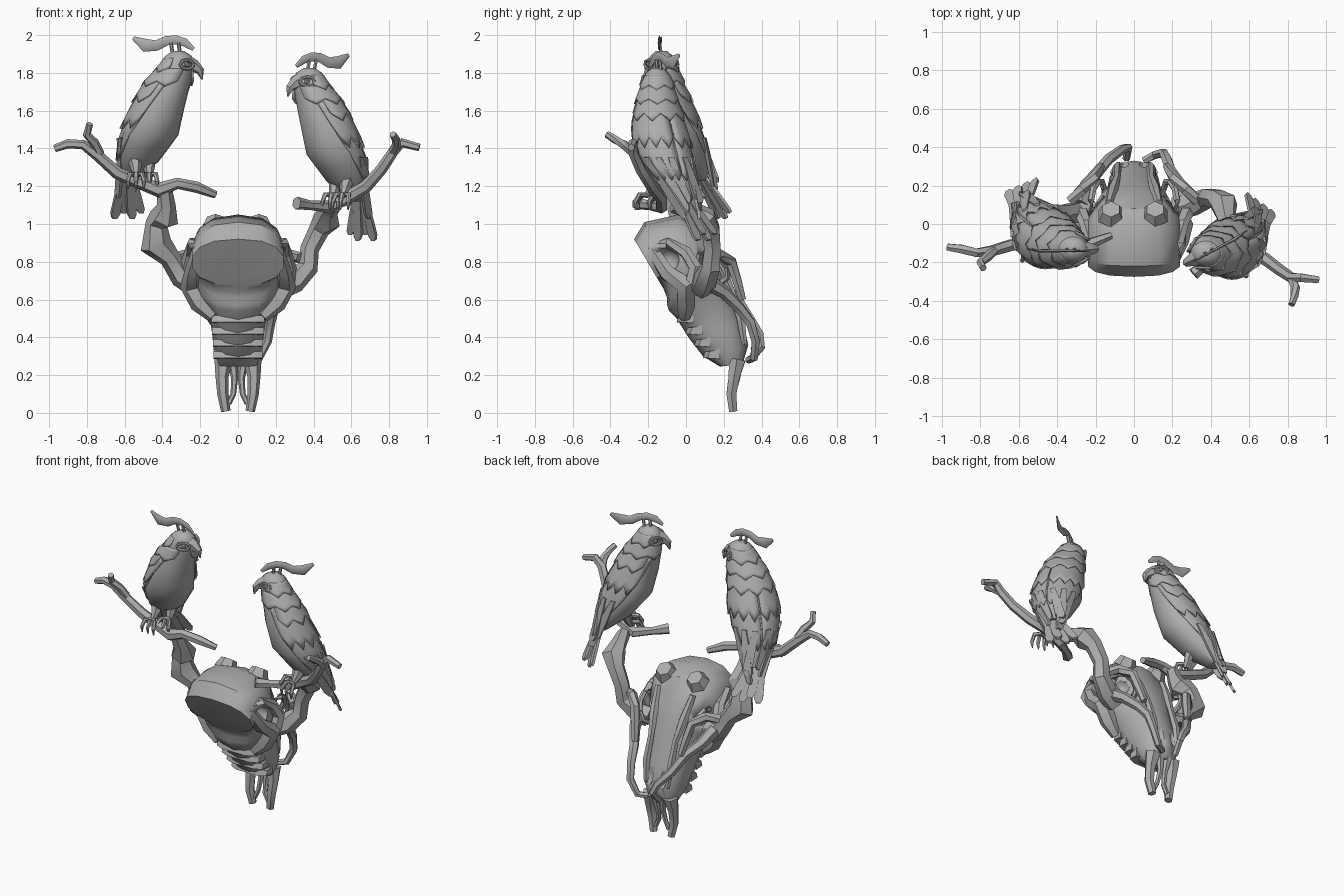
import bpy, bmesh, math
from math import sin, cos, radians
from mathutils import Vector as V, Matrix

if "Cube" in bpy.data.objects:
    bpy.data.objects.remove(bpy.data.objects["Cube"])

bone = bpy.data.materials.new("stone_grey")
bone.diffuse_color = (0.42, 0.42, 0.42, 1)
bone.use_nodes = True
bone.node_tree.nodes["Principled BSDF"].inputs["Base Color"].default_value = bone.diffuse_color


def finish(name, bm, M=None, angle=35):
    bmesh.ops.recalc_face_normals(bm, faces=bm.faces)
    me = bpy.data.meshes.new(name)
    if M is not None:
        bm.transform(M)
        if M.determinant() < 0:
            bmesh.ops.reverse_faces(bm, faces=bm.faces)
    bm.to_mesh(me)
    bm.free()
    me.materials.append(bone)
    ob = bpy.data.objects.new(name, me)
    bpy.context.collection.objects.link(ob)
    bpy.ops.object.select_all(action='DESELECT')
    ob.select_set(True)
    bpy.context.view_layer.objects.active = ob
    bpy.ops.object.shade_smooth_by_angle(angle=radians(angle))
    return ob


def loft(name, rings, M=None, angle=35):
    bm = bmesh.new()
    rows = [[bm.verts.new(p) for p in r] for r in rings]
    n = len(rows[0])
    for a, b in zip(rows, rows[1:]):
        for i in range(n):
            bm.faces.new((a[i], a[(i + 1) % n], b[(i + 1) % n], b[i]))
    bm.faces.new(rows[0][::-1])
    bm.faces.new(rows[-1])
    return finish(name, bm, M, angle)


def sweep(name, pts, radii, M=None, flat=1.0, n=6):
    """Tube along a path; flat squashes it along y."""
    pts = [V(p) for p in pts]
    rings = []
    for i, p in enumerate(pts):
        d = (pts[min(i + 1, len(pts) - 1)] - pts[max(i - 1, 0)]).normalized()
        u = d.cross(V((0, 1, 0.05))).normalized()
        v = d.cross(u)
        r = radii[i] if isinstance(radii, (list, tuple)) else radii
        rings.append([p + r * (u * cos(k * math.tau / n) + v * flat * sin(k * math.tau / n))
                      for k in range(n)])
    return loft(name, rings, M, 30)


def blade(name, a, b, w, side, M):
    """Flat tapering feather."""
    a, b, side = V(a), V(b), V(side).normalized()
    th = (b - a).cross(side).normalized() * 0.008
    rings = []
    for t, k in ((0, .5), (.5, .9), (.9, 1), (1, .5)):
        p, s = a.lerp(b, t), side * w * k
        rings.append([p - s - th, p + s - th, p + s + th, p - s + th])
    loft(name, rings, M)


def mirrored(name, pts, radii, **kw):
    for s, lab in ((-1, "left"), (1, "right")):
        sweep(lab + "_" + name, [(s * x, y, z) for x, y, z in pts], radii, **kw)


# ---- skull: rings fan from the flat rear facet over the crown to the muzzle
# palate side (y,z), face side (y,z), half width
SK = [(-.13, .675, -.275, .92, .245), (-.12, .66, -.22, 1.01, .245), (-.11, .635, -.04, 1.05, .25),
      (-.1, .61, .08, 1.0, .25), (-.1, .57, .16, .86, .235), (-.09, .54, .21, .75, .205),
      (-.05, .5, .25, .62, .16), (.02, .39, .3, .48, .14), (.09, .3, .33, .36, .13), (.18, .245, .3, .26, .1)]


def sp(v, e):
    return math.copysign(abs(v) ** e, v)


rings = []
for y0, z0, y1, z1, w in SK:
    c, h = V((0, (y0 + y1) / 2, (z0 + z1) / 2)), V((0, (y1 - y0) / 2, (z1 - z0) / 2))
    rings.append([c + h * sp(cos(a), .9) + V((w * sp(sin(a), .8), 0, 0))
                  for a in [k * math.tau / 14 for k in range(14)]])
skull = loft("skull", rings)

# temple hollows, eye sockets and nostrils
for s in (-1, 1):
    for (x, y, z), size in (((.25, -.1, .81), (.1, .065, .07)), ((.23, .12, .77), (.08, .07, .06)),
                            ((.05, .34, .42), (.03, .05, .08))):
        bm = bmesh.new()
        bmesh.ops.create_icosphere(bm, subdivisions=2, radius=1)
        cut = finish("cutter", bm, Matrix.Translation((s * x, y, z)) @ Matrix.Diagonal((*size, 1)))
        cut.hide_render = True
        m = skull.modifiers.new("hollow", 'BOOLEAN')
        m.operation, m.object, m.solver = 'DIFFERENCE', cut, 'EXACT'
        bpy.context.view_layer.objects.active = skull
        bpy.ops.object.modifier_apply(modifier=m.name)
        bpy.data.objects.remove(cut)

# palate ridges
for i in range(4):
    t = i / 3
    y, z, w = -.02 + .14 * t, .49 - .19 * t, .14 - .01 * t
    loft("palate_ridge", [[(x, y - .02 + d, z + .025), (x, y - .03 + d, z - .01), (x, y + .06, z - .015),
                           (x, y + .06, z + .04)] for x, d in ((-w, .025), (-w * .6, 0), (w * .6, 0), (w, .025))])

# cheek and temple arches, eye rims, face ridges, nose prongs
mirrored("cheek_arch", [(.21, -.18, .86), (.24, -.1, .74), (.25, .0, .68), (.2, .0, .58), (.13, -.01, .51)],
         [.035, .045, .06, .055, .035])
mirrored("temple_arch", [(.21, -.19, .87), (.24, -.1, .9), (.25, .0, .85), (.27, .05, .77), (.26, .03, .68)],
         [.03, .03, .035, .04, .04])
rim = [(.19 + .035 * sin(a), .14 + .08 * cos(a) - .03 * sin(a), .77 + .08 * sin(a))
       for a in [k * math.tau / 9 for k in range(10)]]
mirrored("eye_rim", rim, .018)
mirrored("face_ridge", [(.13, .11, .92), (.11, .18, .78), (.09, .24, .65), (.09, .29, .5), (.08, .31, .36)],
         [.02, .03, .02, .025, .015])
mirrored("outer_prong", [(.075, .27, .28), (.085, .255, .19), (.08, .24, .1), (.065, .25, .01)],
         [.05, .034, .03, .025])
mirrored("inner_prong", [(.03, .28, .28), (.018, .27, .18), (.025, .25, .1), (.05, .25, .05)],
         [.03, .018, .015, .015])

# crown knobs
for x in (-.12, .11):
    bm = bmesh.new()
    bmesh.ops.create_cone(bm, cap_ends=True, segments=6, radius1=.075, radius2=.05, depth=.06)
    finish("crown_knob", bm, Matrix.Translation((x, .06, 1.0)) @ Matrix.Rotation(radians(-35), 4, 'X'))

# vines down the face: the left one hugs the muzzle, the right one hangs beside it
sweep("left_vine", [(-.28, .1, .72), (-.25, .2, .66), (-.19, .27, .6), (-.13, .34, .49), (-.06, .39, .41),
                    (-.03, .4, .35), (-.04, .34, .28)], [.045, .035, .03, .028, .025, .022, .02])
sweep("right_vine", [(.28, .1, .7), (.24, .2, .64), (.19, .28, .56), (.17, .34, .48), (.155, .37, .38),
                     (.11, .36, .29), (.05, .33, .28)], [.045, .035, .03, .028, .025, .022, .02])
mirrored("brow_vine", [(.33, .12, .82), (.27, .18, .84), (.21, .24, .8), (.19, .27, .7), (.17, .3, .6)],
         [.03, .03, .03, .028, .02])

# horns growing into perches
sweep("left_horn", [(-.22, .06, .68), (-.3, .06, .72), (-.36, .05, .82), (-.435, .03, .89), (-.43, .01, 1.0),
                    (-.39, -.02, 1.035), (-.38, -.06, 1.1), (-.39, -.1, 1.19)],
      [.07, .06, .055, .085, .06, .08, .05, .04])
sweep("right_horn", [(.22, .08, .67), (.3, .1, .7), (.37, .13, .77), (.38, .14, .87), (.43, .13, .97),
                     (.47, .1, 1.02), (.48, .03, 1.07), (.51, -.07, 1.1)],
      [.07, .065, .055, .05, .055, .075, .05, .04])
sweep("left_perch", [(-.97, -.12, 1.4), (-.9, -.13, 1.425), (-.82, -.15, 1.42), (-.74, -.14, 1.36),
                     (-.64, -.11, 1.27), (-.52, -.11, 1.22), (-.42, -.11, 1.18), (-.32, -.12, 1.215),
                     (-.22, -.1, 1.195), (-.12, -.06, 1.155)],
      [.02, .025, .025, .03, .033, .035, .04, .03, .03, .02])
sweep("left_twig", [(-.73, -.14, 1.37), (-.76, -.17, 1.43), (-.8, -.2, 1.475), (-.785, -.23, 1.53)], [.025, .025, .022, .018])
sweep("right_perch", [(.31, -.26, 1.11), (.38, -.2, 1.1), (.48, -.13, 1.09), (.58, -.13, 1.14), (.68, -.18, 1.2),
                      (.76, -.24, 1.29), (.82, -.28, 1.38), (.87, -.28, 1.43), (.96, -.29, 1.405)],
      [.035, .025, .035, .035, .033, .03, .028, .025, .02])
sweep("right_twig", [(.82, -.28, 1.38), (.84, -.33, 1.42), (.835, -.38, 1.45), (.82, -.42, 1.475)], [.025, .025, .022, .018])

# ---- birds: body stations (x, y, z, half x, half y), head to rump
BODY = [(-.315, -.13, 1.915, .03, .03), (-.315, -.13, 1.89, .07, .06), (-.325, -.13, 1.84, .09, .08),
        (-.37, -.12, 1.75, .12, .1), (-.42, -.1, 1.62, .138, .132), (-.47, -.06, 1.47, .155, .15),
        (-.53, .005, 1.33, .11, .115), (-.58, .07, 1.23, .04, .05)]
HEADING = radians(-40)


def skin(t, deg, off=0.0):
    """Point on the body at station t, angle from the chest."""
    i = min(int(t), len(BODY) - 2)
    x, y, z, hx, hy = V(BODY[i][:5]).lerp(V(BODY[i + 1][:5]), t - i)
    a = HEADING + radians(deg)
    return V((x + (hx + off) * cos(a), y + (hy + off) * sin(a), z))


def plumage(name, t0, t1, top, low, off, zig, M, cols=8):
    """Feather shell hugging the body with a zigzag hem."""
    bm, rows = bmesh.new(), 5
    grid = []
    for r in range(rows + 1):
        f = r / rows
        lo, hi = (top[k] + (low[k] - top[k]) * f for k in (0, 1))
        grid.append([bm.verts.new(skin(t0 + (t1 + zig * (c % 2) - t0) * f, lo + (hi - lo) * c / cols,
                                       off * (.3 + .7 * f))) for c in range(cols + 1)])
    for a, b in zip(grid, grid[1:]):
        for c in range(cols):
            bm.faces.new((a[c], a[c + 1], b[c + 1], b[c]))
    ob = finish(name, bm, M)
    ob.modifiers.new("thickness", 'SOLIDIFY').thickness = .01


PIV = V((.31, -.13, 0))
MIRROR = Matrix.Diagonal((-1, 1, 1, 1))


def turned(deg):
    return (Matrix.Translation(PIV + V((.06, -.02, -.09))) @ Matrix.Rotation(radians(deg), 4, 'Z')
            @ Matrix.Translation(-PIV) @ MIRROR)


# the right bird stands more upright
UP = Matrix(((1, 0, .06, -.107), (0, 1, .01, -.018), (0, 0, 1.03, -.054), (0, 0, 0, 1)))
I4 = Matrix.Identity(4)
for lab, M, H in (("left", I4, I4), ("right", UP @ turned(-12), turned(28))):
    n = lab + "_bird_"
    loft(n + "body", [[skin(t / 2, k * 22.5) for k in range(16)] for t in range(15)], M, 50)
    # neck collar, mantle and wing tiers
    plumage(n + "hood", 1.2, 2.1, (70, 290), (70, 290), .012, .3, M)
    plumage(n + "collar", 2.2, 2.9, (20, 340), (30, 330), .018, .25, M, 12)
    plumage(n + "mantle", 2.9, 3.5, (70, 290), (80, 280), .022, .3, M, 10)
    for s in (-1, 1):
        for t1, off, a, z in ((5.7, .01, 105, .25), (4.4, .02, 80, .35)):
            plumage(n + "wing", 3.0, t1, (s * 55, s * 178), (s * a, s * 178), off, z, M)
        # long wing feathers
        for k in range(3):
            a = s * (115 + 25 * k)
            blade(n + "flight_feather", skin(5.1, a, .008),
                  (-.61 + .025 * s + .01 * k, .13 + .03 * s, 1.14 + .04 * k), .03,
                  skin(5.1, a + 5) - skin(5.1, a - 5), M)
    # tail fan
    for k in range(4):
        f = k / 3 - .5
        blade(n + "tail_feather", (-.585 + .04 * f, .06 + .03 * f, 1.28),
              (-.585 + .14 * f, .2 + .06 * f, 1.03 + .03 * (k % 2)), .027, (.8, .5, 0), M)
    # beak and crest
    sweep(n + "beak", [(-.27, -.13, 1.845), (-.23, -.13, 1.835), (-.2, -.13, 1.81), (-.19, -.13, 1.765)],
          [.05, .035, .022, .004], H)
    sweep(n + "crest", [(-.555, -.13, 1.985), (-.49, -.14, 1.945), (-.43, -.14, 1.945), (-.38, -.14, 1.97),
                        (-.33, -.14, 1.975), (-.28, -.14, 1.96), (-.235, -.14, 1.925)],
          [.01, .035, .028, .025, .024, .022, .01], H, flat=.3)
    for x in (-.355, -.315):
        sweep(n + "crest_stalk", [(x + .01, -.13, 1.89), (x, -.14, 1.96)], .01, H)
    for s in (-1, 1):
        # eyes with brow rings
        sweep(n + "eye_ring", [(-.27 + .035 * cos(a), -.13 + s * (.068 - .02 * cos(a)), 1.845 + .025 * sin(a))
                               for a in [k * math.tau / 8 for k in range(9)]], .009, H)
        bm = bmesh.new()
        bmesh.ops.create_icosphere(bm, subdivisions=1, radius=.017)
        finish(n + "eye", bm, H @ Matrix.Translation((-.27, -.13 + s * .065, 1.845)))
        # legs and gripping toes
        x, y = -.505 + .035 * s, -.1 + .03 * s
        sweep(n + "leg", [(x - .01, y + .06, 1.37), (x, y + .03, 1.3), (x, y, 1.25 - .015 * s)], [.045, .03, .016], M)
        for d in (-.035, 0, .035):
            sweep(n + "toe", [(x, y, 1.26), (x + d, y - .035, 1.265), (x + d * 1.2, y - .06, 1.225),
                              (x + d * 1.2, y - .055, 1.185)], [.014, .014, .012, .004], M)
